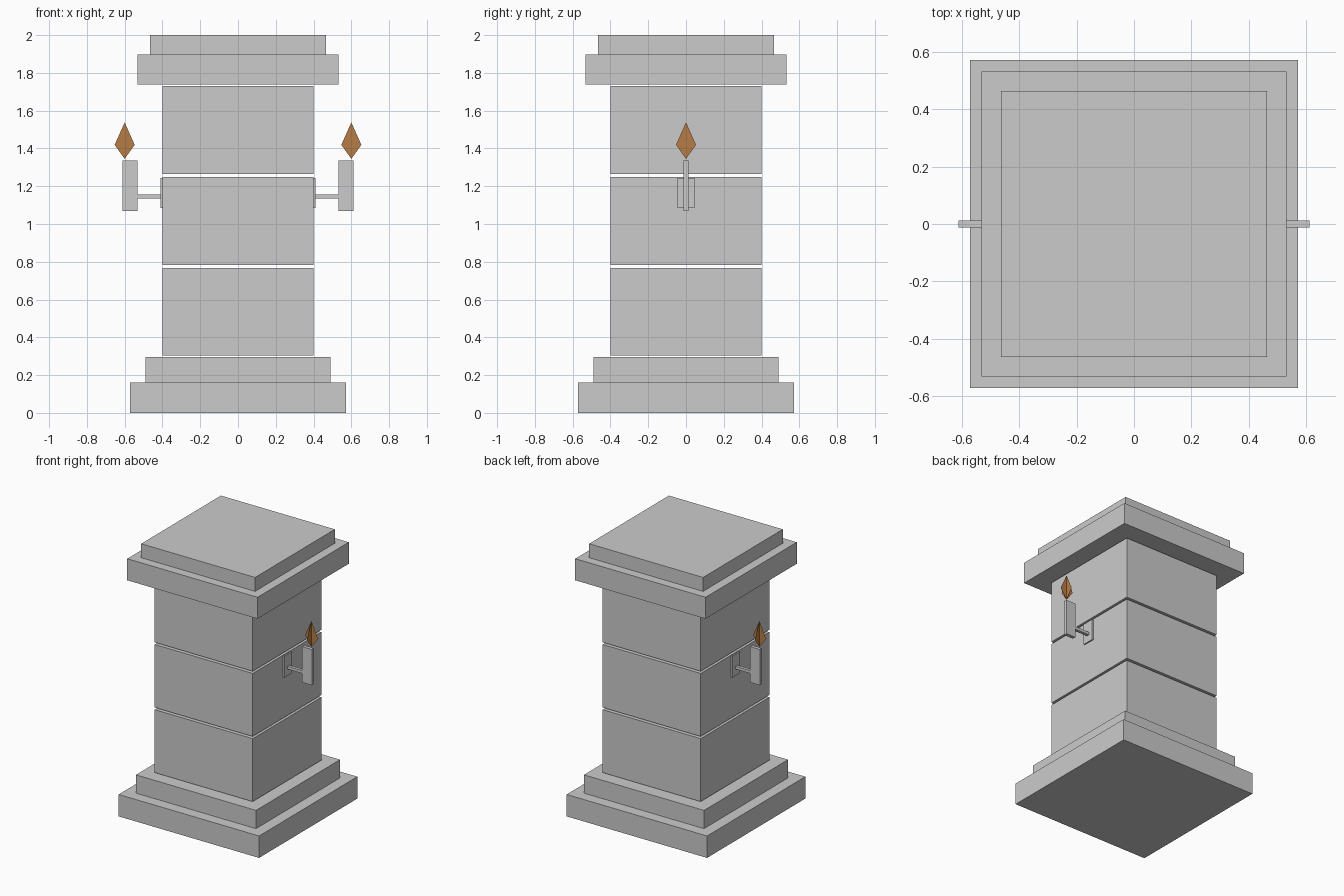
import bpy

if "Cube" in bpy.data.objects:
    bpy.data.objects.remove(bpy.data.objects["Cube"])


def box(name, lo, hi):
    """Axis-aligned box between two corners."""
    bpy.ops.mesh.primitive_cube_add(size=1, location=[(a + b) / 2 for a, b in zip(lo, hi)])
    ob = bpy.context.object
    ob.name = name
    ob.scale = [b - a for a, b in zip(lo, hi)]
    bpy.ops.object.transform_apply(location=False, rotation=False, scale=True)
    return ob


def slab(name, half, z0, z1):
    """Square stone centred on the axis."""
    return box(name, (-half, -half, z0), (half, half, z1))


# Stepped base and cap
slab("base_plinth", 0.573, 0.0, 0.162)
slab("base_step", 0.49, 0.162, 0.297)
slab("cap_slab", 0.532, 1.738, 1.897)
slab("cap_top", 0.465, 1.897, 2.0)

# Three shaft blocks separated by open joints
for i in range(3):
    z = 0.303 + i * 0.481
    slab(f"shaft_block_{i + 1}", 0.4, z, z + 0.465)

flame_mat = bpy.data.materials.new("flame")
flame_mat.diffuse_color = (0.47, 0.2, 0.06, 1)
flame_mat.use_nodes = True
flame_mat.node_tree.nodes["Principled BSDF"].inputs["Base Color"].default_value = flame_mat.diffuse_color


def flame(name, cx):
    """Two crossed flat diamonds."""
    outline = [(0, 1.345), (0.053, 1.419), (0, 1.538), (-0.053, 1.419)]
    verts = [(r, 0, z) for r, z in outline] + [(0, r, z) for r, z in outline]
    me = bpy.data.meshes.new(name)
    me.from_pydata(verts, [], [(0, 1, 2, 3), (4, 5, 6, 7)])
    me.materials.append(flame_mat)
    ob = bpy.data.objects.new(name, me)
    ob.location.x = cx
    bpy.context.collection.objects.link(ob)


# Wall torch on the left and right faces
for side, s in (("left", -1), ("right", 1)):
    def part(name, x0, x1, w, z0, z1):
        a, b = sorted((s * x0, s * x1))
        box(f"{name}_{side}", (a, -w, z0), (b, w, z1))

    part("torch_plate", 0.395, 0.41, 0.045, 1.085, 1.243)
    part("torch_arm", 0.408, 0.537, 0.011, 1.136, 1.157)
    part("torch_holder", 0.533, 0.612, 0.0125, 1.07, 1.335)
    flame(f"torch_flame_{side}", s * 0.6)
